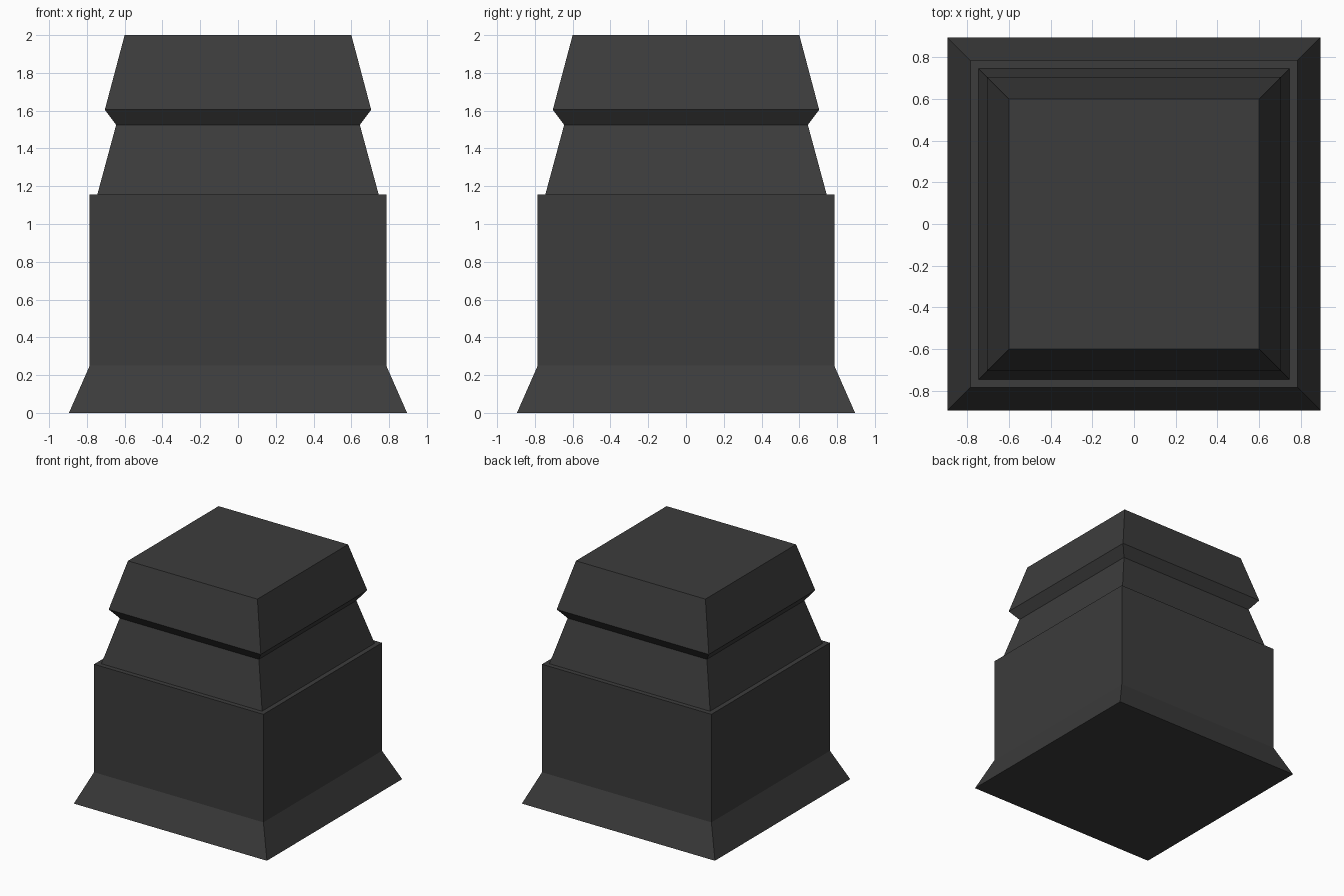
import bpy
import bmesh

cube = bpy.data.objects.get("Cube")
if cube:
    bpy.data.objects.remove(cube, do_unlink=True)

# Single dark stone colour
stone = bpy.data.materials.new("dark_grey_stone")
stone.use_nodes = True
colour = (0.045, 0.045, 0.045, 1)
stone.diffuse_color = colour
bsdf = next(n for n in stone.node_tree.nodes if n.type == 'BSDF_PRINCIPLED')
bsdf.inputs["Base Color"].default_value = colour

# Half width and height from the flared foot up to the tapered cap
profile = [
    (0.895, 0), (0.785, 0.25),         # flared foot
    (0.785, 1.155), (0.745, 1.155),    # straight block and narrow ledge
    (0.645, 1.525),                    # tapered neck
    (0.705, 1.605), (0.6, 2),          # undercut and cap
]
corners = [(-1, -1), (1, -1), (1, 1), (-1, 1)]


def square_loft(name, sections):
    """Join stacked square sections into one closed, flat-faced solid."""
    bm = bmesh.new()
    rings = [[bm.verts.new((x * w, y * w, z)) for x, y in corners]
             for w, z in sections]
    for low, high in zip(rings, rings[1:]):
        for i in range(4):
            j = (i + 1) % 4
            bm.faces.new((low[i], low[j], high[j], high[i]))
    bm.faces.new(rings[0][::-1])
    bm.faces.new(rings[-1])
    bmesh.ops.recalc_face_normals(bm, faces=bm.faces)
    mesh = bpy.data.meshes.new(name)
    bm.to_mesh(mesh)
    bm.free()
    mesh.materials.append(stone)
    obj = bpy.data.objects.new(name, mesh)
    bpy.context.collection.objects.link(obj)
    return obj


square_loft("stepped_square_post", profile)
